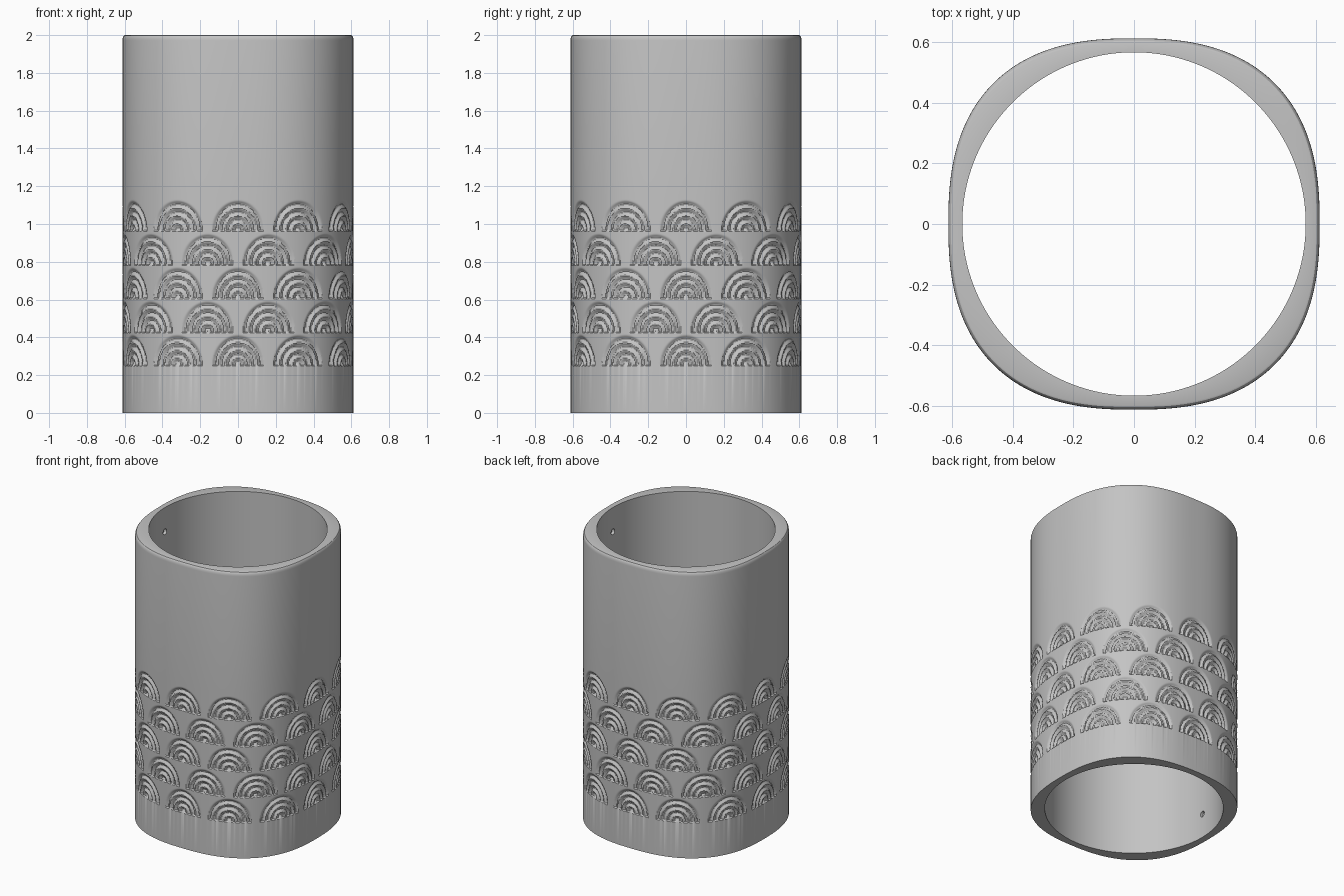
import bpy
import bmesh
from math import cos, sin, pi, radians, hypot
from mathutils import Matrix

if "Cube" in bpy.data.objects:
    bpy.data.objects.remove(bpy.data.objects["Cube"], do_unlink=True)

SEGMENTS = 600
HALF_WIDTH = 0.612
BORE = 0.566
HEIGHT = 2.0
FANS = 12
ROWS = 5
ROW_BASE = 0.25
ROW_STEP = 0.178
FAN_HALF_ANGLE = 0.225
FAN_HEIGHT = 0.163
RIDGES = 4
DEPTH = 0.012

grey = bpy.data.materials.new("plain grey")
grey.use_nodes = True
grey.diffuse_color = (0.55, 0.55, 0.55, 1)
grey.node_tree.nodes["Principled BSDF"].inputs["Base Color"].default_value = (0.55, 0.55, 0.55, 1)


def squircle(angle):
    """Radius of the rounded-square outer section."""
    n = 2.5
    return HALF_WIDTH / (abs(cos(angle)) ** n + abs(sin(angle)) ** n) ** (1 / n)


def relief(angle, z):
    """Depth of the concentric grooves in the staggered fan rows."""
    row = int((z - ROW_BASE) // ROW_STEP)
    if not 0 <= row < ROWS:
        return 0.0
    pitch = 2 * pi / FANS
    shifted = angle + (pitch / 2 if row % 2 else 0)
    across = (shifted + pitch / 2) % pitch - pitch / 2
    up = z - ROW_BASE - row * ROW_STEP
    r = hypot(across / FAN_HALF_ANGLE, up / FAN_HEIGHT)
    if r >= 1:
        return 0.0
    return DEPTH * (0.5 - 0.5 * cos(2 * pi * RIDGES * r))


def add_ring(bm, z, radius):
    ring = []
    for i in range(SEGMENTS):
        a = 2 * pi * i / SEGMENTS
        r = radius(a)
        ring.append(bm.verts.new((r * cos(a), r * sin(a), z)))
    return ring


# Sleeve: outer wall going up, rounded lip, then the round bore going down
bm = bmesh.new()
rings = [add_ring(bm, 0, squircle)]
zone_rows = 148
zone_height = ROWS * ROW_STEP
for j in range(zone_rows + 1):
    z = ROW_BASE - 0.003 + (zone_height + 0.006) * j / zone_rows
    rings.append(add_ring(bm, z, lambda a, z=z: squircle(a) - relief(a, z)))
for k in range(5):
    t = k / 4 * pi / 2
    inset = 0.014 * (1 - cos(t))
    rings.append(add_ring(bm, HEIGHT - 0.028 * (1 - sin(t)),
                          lambda a, d=inset: squircle(a) - d))
for z in (HEIGHT, 0):
    rings.append(add_ring(bm, z, lambda a: BORE))

for low, high in zip(rings, rings[1:] + rings[:1]):
    for i in range(SEGMENTS):
        k = (i + 1) % SEGMENTS
        bm.faces.new((low[i], low[k], high[k], high[i]))
bmesh.ops.recalc_face_normals(bm, faces=bm.faces)
mesh = bpy.data.meshes.new("sleeve")
bm.to_mesh(mesh)
bm.free()
mesh.materials.append(grey)
sleeve = bpy.data.objects.new("sleeve", mesh)
bpy.context.collection.objects.link(sleeve)

# Small blind holes on both sides of the bore, near each end
bm = bmesh.new()
for side in (-1, 1):
    for z in (0.17, HEIGHT - 0.17):
        place = Matrix.Translation((side * 0.563, 0, z)) @ Matrix.Rotation(radians(90), 4, "Y")
        bmesh.ops.create_cone(bm, cap_ends=True, segments=24, radius1=0.02,
                              radius2=0.02, depth=0.045, matrix=place)
mesh = bpy.data.meshes.new("hole_cutter")
bm.to_mesh(mesh)
bm.free()
mesh.materials.append(grey)
cutter = bpy.data.objects.new("hole_cutter", mesh)
bpy.context.collection.objects.link(cutter)
cutter.hide_render = True

holes = sleeve.modifiers.new("holes", "BOOLEAN")
holes.operation = "DIFFERENCE"
holes.object = cutter
bpy.ops.object.select_all(action="DESELECT")
sleeve.select_set(True)
bpy.context.view_layer.objects.active = sleeve
bpy.ops.object.modifier_apply(modifier=holes.name)
bpy.data.objects.remove(cutter, do_unlink=True)
bpy.ops.object.shade_smooth_by_angle(angle=radians(30))
